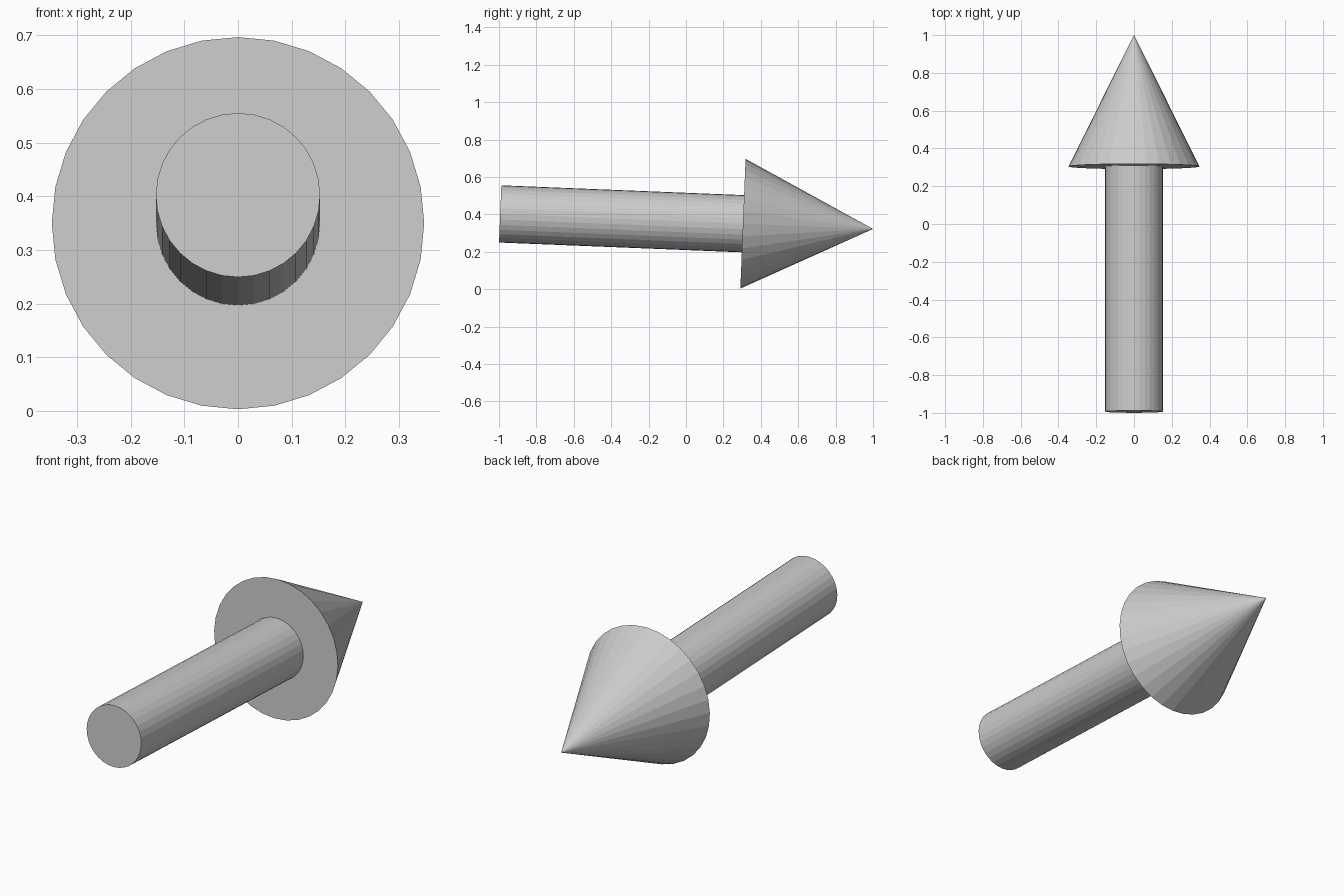
import bpy
from mathutils import Vector

if "Cube" in bpy.data.objects:
    bpy.data.objects.remove(bpy.data.objects["Cube"])

SIDES = 32
tip = Vector((0, 1.0, 0.322))
axis = Vector((0, 1, -0.0403)).normalized()   # arrow dips slightly forward
HEAD_LENGTH = 0.696
SHAFT_LENGTH = 1.299
EMBED = 0.01                                  # shaft sinks into the head


def along_axis(name, r_start, r_end, start, length):
    """Flat-shaded cone or cylinder running along the arrow axis."""
    bpy.ops.mesh.primitive_cone_add(
        vertices=SIDES, radius1=r_start, radius2=r_end, depth=length,
        location=start + axis * length / 2,
        rotation=(-Vector((0, 0, 1)).angle(axis), 0, 0))
    bpy.context.object.name = name


head_base = tip - axis * HEAD_LENGTH

# Pointed head
along_axis("arrow_head", 0.347, 0, head_base, HEAD_LENGTH)

# Straight round shaft
along_axis("arrow_shaft", 0.153, 0.153, head_base - axis * SHAFT_LENGTH, SHAFT_LENGTH + EMBED)
